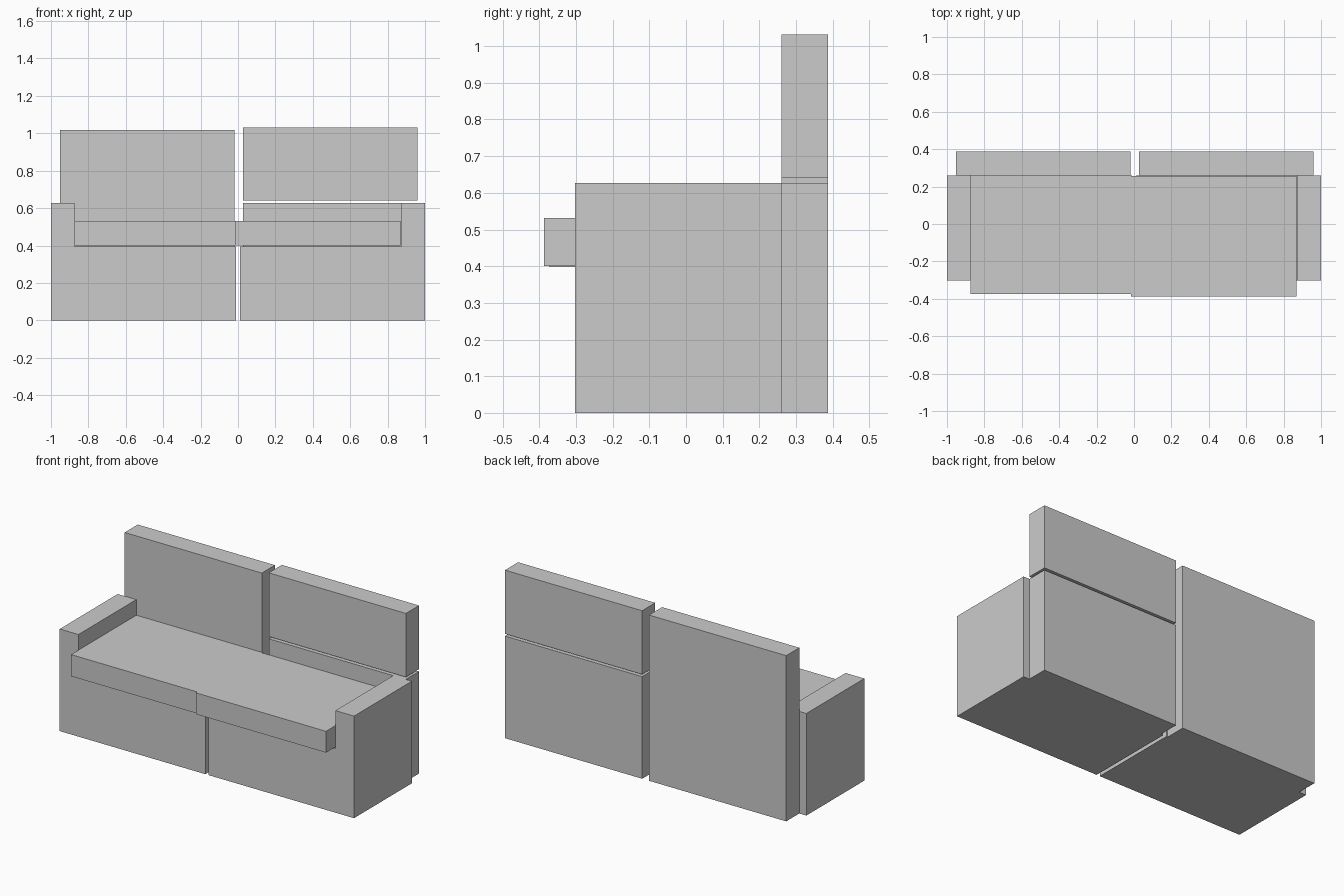
import bpy

if "Cube" in bpy.data.objects:
    bpy.data.objects.remove(bpy.data.objects["Cube"])


def make_object(name, verts, faces):
    mesh = bpy.data.meshes.new(name)
    mesh.from_pydata(verts, [], faces)
    mesh.update()
    obj = bpy.data.objects.new(name, mesh)
    bpy.context.collection.objects.link(obj)
    return obj


def extrude_profile(name, profile, y0, y1):
    """Extrude a counter-clockwise (x, z) outline from y0 (front) to y1 (back)."""
    n = len(profile)
    verts = [(x, y, z) for y in (y0, y1) for x, z in profile]
    faces = [tuple(range(n)), tuple(reversed(range(n, 2 * n)))]
    faces += [(i, i + n, (i + 1) % n + n, (i + 1) % n) for i in range(n)]
    return make_object(name, verts, faces)


def box(name, x, y, z):
    outline = [(x[0], z[0]), (x[1], z[0]), (x[1], z[1]), (x[0], z[1])]
    return extrude_profile(name, outline, *y)


# L-shaped base halves, each with its armrest
SEAT_Z, ARM_Z, ARM_X = 0.395, 0.627, 0.873
right_profile = [(0.011, 0), (1, 0), (1, ARM_Z), (ARM_X, ARM_Z),
                 (ARM_X, SEAT_Z), (0.011, SEAT_Z)]
left_profile = [(-x, z) for x, z in reversed(right_profile)]
extrude_profile("base_and_arm_right", right_profile, -0.302, 0.26)
extrude_profile("base_and_arm_left", left_profile, -0.302, 0.26)

# Seat cushions, slightly offset from each other
box("seat_cushion_left", (-0.873, -0.016), (-0.373, 0.26), (0.398, 0.531))
box("seat_cushion_right", (-0.016, 0.869), (-0.387, 0.256), (0.4, 0.531))

# Backrest: one tall panel on the left, two stacked panels on the right
BACK_Y = (0.26, 0.387)
box("back_panel_left", (-0.952, -0.02), BACK_Y, (0, 1.018))
box("back_panel_right_lower", (0.027, 0.959), BACK_Y, (0, 0.627))
box("back_panel_right_upper", (0.027, 0.959), BACK_Y, (0.641, 1.032))
